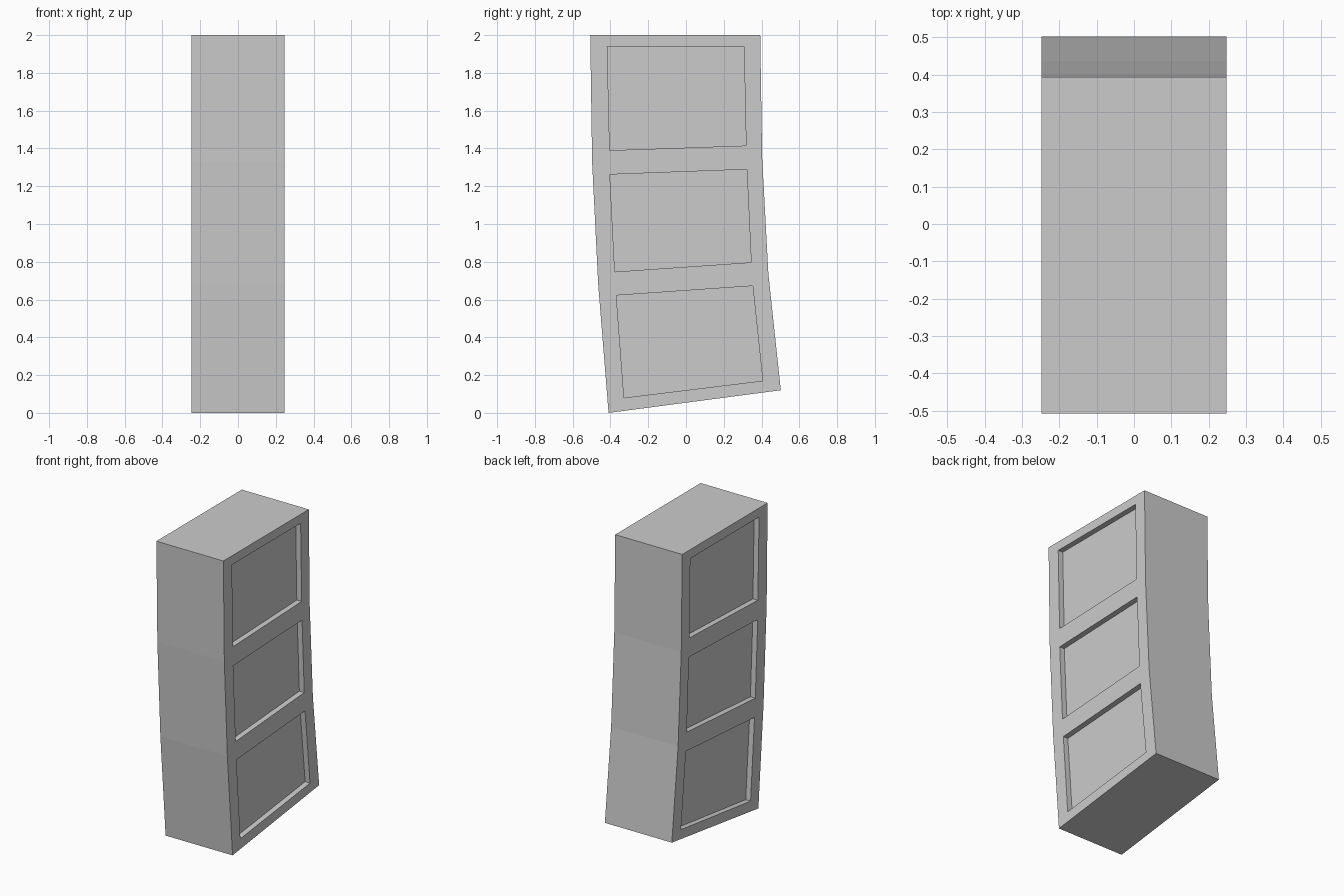
import bpy, bmesh

if "Cube" in bpy.data.objects:
    bpy.data.objects.remove(bpy.data.objects["Cube"])

HALF_W = 0.247   # half thickness along x
DEPTH = 0.036    # panel recess depth

# Side profile (y, z): front and back edges, bottom to top
FRONT = [(-0.41, 0.0), (-0.465, 0.682), (-0.497, 1.327), (-0.507, 2.0)]
BACK = [(0.502, 0.12), (0.436, 0.737), (0.403, 1.353), (0.393, 2.0)]

# Recessed panel corners (y, z), one per segment, bottom to top
PANELS = [
    [(-0.328, 0.08), (0.406, 0.17), (0.353, 0.672), (-0.369, 0.622)],
    [(-0.377, 0.747), (0.345, 0.797), (0.322, 1.289), (-0.403, 1.262)],
    [(-0.404, 1.39), (0.318, 1.415), (0.307, 1.94), (-0.417, 1.94)],
]

bm = bmesh.new()


def quad(*points):
    bm.faces.new([bm.verts.new(p) for p in points])


def at(x, points):
    return [(x, y, z) for y, z in points]


def ring(a, b):
    for i in range(4):
        j = (i + 1) % 4
        quad(a[i], a[j], b[j], b[i])


# Both sides: frame, recess walls and panel floor for each segment
for s in (-1, 1):
    for k, panel in enumerate(PANELS):
        outer = at(s * HALF_W, [FRONT[k], BACK[k], BACK[k + 1], FRONT[k + 1]])
        rim = at(s * HALF_W, panel)
        floor = at(s * (HALF_W - DEPTH), panel)
        ring(outer, rim)
        ring(rim, floor)
        quad(*floor)

# Front, top, back and bottom skin around the profile
loop = FRONT + BACK[::-1]
for p, q in zip(loop, loop[1:] + loop[:1]):
    quad(*at(-HALF_W, [p, q]), *at(HALF_W, [q, p]))

bmesh.ops.remove_doubles(bm, verts=bm.verts, dist=1e-5)
bmesh.ops.recalc_face_normals(bm, faces=bm.faces)
mesh = bpy.data.meshes.new("curved_panelled_block")
bm.to_mesh(mesh)
bm.free()
block = bpy.data.objects.new("curved_panelled_block", mesh)
bpy.context.collection.objects.link(block)
